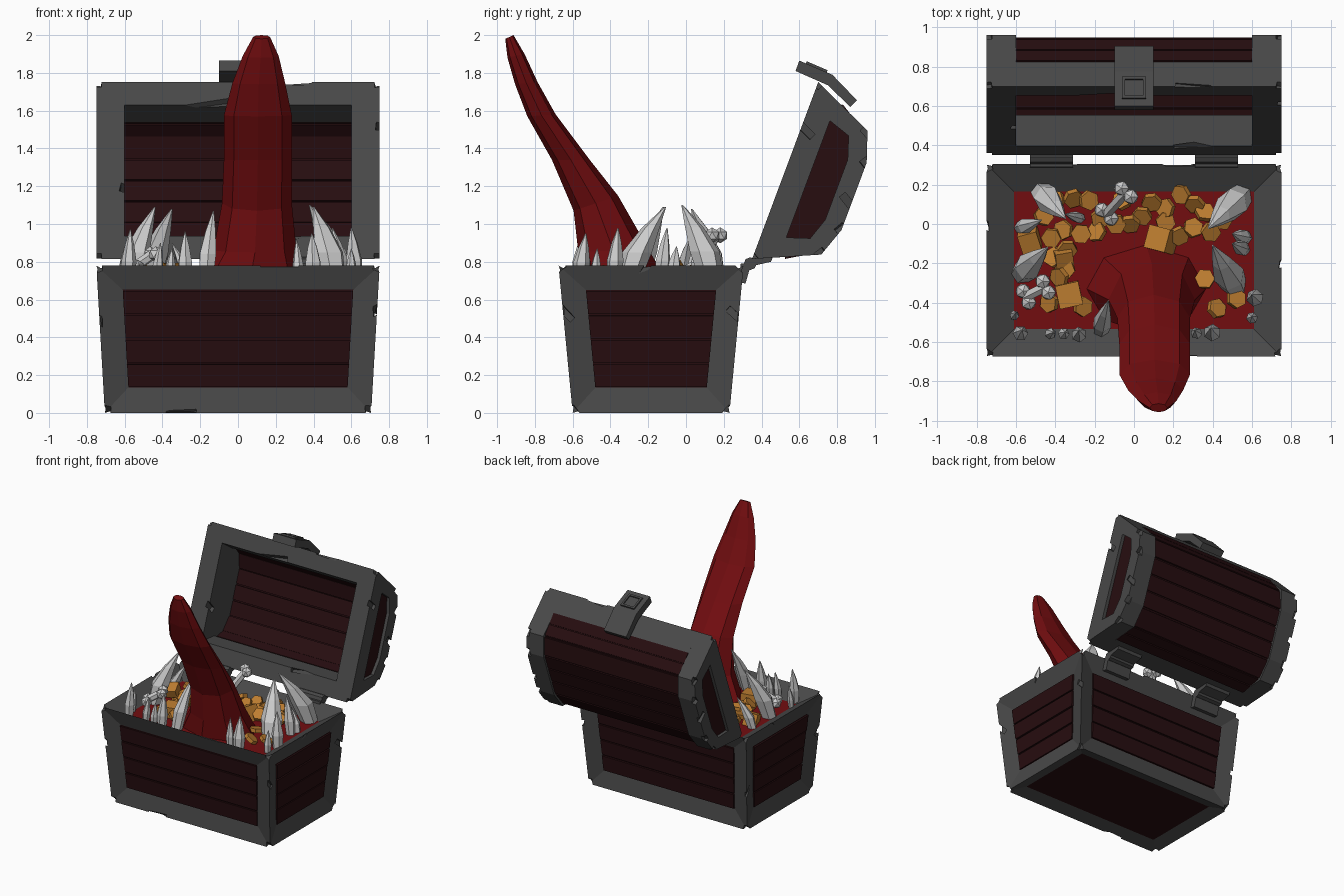
import bpy, bmesh, math, random
from mathutils import Vector, Matrix, Euler

if "Cube" in bpy.data.objects:
    bpy.data.objects.remove(bpy.data.objects["Cube"])

random.seed(4)


def material(name, rgb):
    m = bpy.data.materials.new(name)
    m.diffuse_color = (*rgb, 1)
    m.use_nodes = True
    m.node_tree.nodes["Principled BSDF"].inputs["Base Color"].default_value = m.diffuse_color
    return m


METAL = material("dark_iron", (0.065, 0.065, 0.065))
WOOD = material("dark_wood", (0.02, 0.004, 0.005))
RED = material("flesh_red", (0.17, 0.004, 0.005))
BONE = material("tooth_white", (0.6, 0.6, 0.6))
GOLD = material("gold", (0.52, 0.21, 0.03))


def finish(name, bm, *mats):
    bmesh.ops.recalc_face_normals(bm, faces=bm.faces[:])
    me = bpy.data.meshes.new(name)
    bm.to_mesh(me)
    bm.free()
    for m in mats:
        me.materials.append(m)
    ob = bpy.data.objects.new(name, me)
    bpy.context.collection.objects.link(ob)
    return ob


def loft(bm, rings):
    """Closed skin through rings of equal point count."""
    vs = [[bm.verts.new(p) for p in r] for r in rings]
    n = len(vs[0])
    for a, b in zip(vs, vs[1:]):
        for i in range(n):
            bm.faces.new((a[i], a[(i + 1) % n], b[(i + 1) % n], b[i]))
    return bm.faces.new(vs[0]), bm.faces.new(vs[-1])


def lid_pt(x, t, d):
    """Lid space: t runs up the open lid, d is depth behind its opening."""
    return Vector((x, 0.35 + 0.35 * t + 0.936 * d, 0.815 + 0.936 * t - 0.35 * d))


def yz_pt(x, y, z):
    return Vector((x, y, z))


def prism(name, pts, x0, x1, mat, to=lid_pt):
    bm = bmesh.new()
    loft(bm, [[to(x, *p) for p in pts] for x in (x0, x1)])
    return finish(name, bm, mat)


def add_planks(bm, a, b, c, d, n, out, thick=0.014):
    """Split the quad a-b (low edge), d-c (high edge) into n raised boards."""
    for i in range(n):
        s0, s1 = (i + 0.03) / n, (i + 0.95) / n
        quad = [a.lerp(d, s0), b.lerp(c, s0), b.lerp(c, s1), a.lerp(d, s1)]
        h = out * thick * random.uniform(0.6, 1.1)
        loft(bm, [[p - out * 0.004 for p in quad], [p + h for p in quad]])


def chip(obs, spots):
    """Knock small nicks out of metal edges; spots are (point, size)."""
    bm = bmesh.new()
    for p, s in spots:
        rot = Euler((math.pi / 4 + random.uniform(-.2, .2), random.uniform(-.2, .2),
                     random.uniform(-.2, .2))).to_matrix().to_4x4()
        bmesh.ops.create_cube(bm, size=1, matrix=Matrix.Translation(p) @ rot
                              @ Matrix.Diagonal((*s, 1)))
    cutter = finish("chip_cutter", bm)
    cutter.hide_render = True
    for ob in obs:
        mod = ob.modifiers.new("chips", 'BOOLEAN')
        mod.operation, mod.solver, mod.object = 'DIFFERENCE', 'EXACT', cutter
        dg = bpy.context.evaluated_depsgraph_get()
        me = bpy.data.meshes.new_from_object(ob.evaluated_get(dg))
        ob.modifiers.clear()
        ob.data = me
    bpy.data.objects.remove(cutter)


# Chest body: tapered box with recessed panels and a shallow open top
bm = bmesh.new()
low, high = [[Vector((x, y, z)) for x, y in ((-w, f), (w, f), (w, b), (-w, b))]
             for w, f, b, z in ((.705, -.60, .23, 0), (.75, -.675, .305, .78))]
loft(bm, [low, high])
bmesh.ops.recalc_face_normals(bm, faces=bm.faces[:])
planks = bmesh.new()
for f in bm.faces[:]:
    nz = f.normal.z
    top, bottom = nz > 0.9, nz < -0.9
    width, depth = (.14, -.08) if top else (.1, -.03) if bottom else (.132, -.035)
    bmesh.ops.inset_individual(bm, faces=[f], thickness=width, depth=depth,
                               use_even_offset=True)
    f.material_index = 2 if top else 1
    if not top and not bottom:
        vs = sorted((v.co.copy() for v in f.verts), key=lambda c: c.z)
        a, b = vs[:2]
        d, c = sorted(vs[2:], key=lambda q: (q - a).length)
        add_planks(planks, a, b, c, d, 4, f.normal.copy())
body = finish("chest_body", bm, METAL, WOOD, RED)
finish("body_planks", planks, WOOD)

spots = [(p, (.06, .06, .06)) for p in low + high]
spots += [(Vector(p), s) for p, s in (
    ((.22, -.68, .785), (.2, .03, .03)), ((-.3, -.603, 0), (.16, .03, .03)),
    ((.22, .31, .785), (.2, .04, .04)), ((-.35, .31, .785), (.12, .03, .03)),
    ((.735, -.655, .55), (.035, .035, .16)), ((-.735, -.655, .5), (.03, .03, .14)),
    ((.735, .28, .5), (.035, .035, .16)), ((-.72, .255, .3), (.03, .03, .14)),
    ((.753, -.2, .785), (.03, .18, .03)), ((-.753, 0, .785), (.03, .16, .03)))]
chip([body], spots)

# Lid ends: faceted caps with an inset wooden panel
PROFILE = [(0, 0), (.15, .335), (.31, .39), (.69, .39), (.85, .335), (1, 0)]
PANEL = [(.17, .13), (.21, .25), (.33, .29), (.67, .29), (.79, .25), (.83, .13)]
ends = []
for side, s in (("left", -1), ("right", 1)):
    bm = bmesh.new()
    _, last = loft(bm, [[lid_pt(s * x, *p) for p in pts] for x, pts in
                        ((.6, PROFILE), (.75, PROFILE), (.75, PANEL), (.725, PANEL))])
    last.material_index = 1
    ends.append(finish("lid_end_" + side, bm, METAL, WOOD))

# Lid rims along the hinge edge and the front edge
RIM = [(0, 0), (.08, .18), (.17, .155), (.13, 0)]
rims = [prism("lid_rim_hinge", RIM, -.6, .6, METAL),
        prism("lid_rim_front", [(1 - t, d) for t, d in RIM], -.6, .6, METAL)]
spots = [(lid_pt(s * .75, t, d), (.055, .055, .055))
         for s in (-1, 1) for t, d in PROFILE]
spots += [(lid_pt(x, t, d), s) for x, t, d, s in (
    (-.15, .87, 0, (.26, .035, .035)), (.3, .13, 0, (.2, .03, .03)),
    (-.6, .4, 0, (.05, .04, .16)), (.75, .75, 0, (.04, .04, .16)),
    (.3, 1, 0, (.18, .03, .03)), (-.75, .5, .39, (.05, .04, .14)),
    (.75, .45, .39, (.05, .04, .14)))]
chip(ends + rims, spots)

# Lid barrel: wooden shell with boards on both sides
OUTER = [(.07, .155), (.165, .31), (.31, .365), (.69, .365), (.835, .31), (.93, .155)]
INNER = [(.11, .13), (.2, .27), (.32, .32), (.68, .32), (.8, .27), (.89, .13)]
prism("lid_barrel", OUTER + INNER[::-1], -.6, .6, WOOD)
bm = bmesh.new()
centre = lid_pt(0, .5, .15)
for pts, sign in ((OUTER, 1), (INNER, -1)):
    for (p, q), n in zip(zip(pts, pts[1:]), (2, 1, 3, 1, 2)):
        a, b, c, d = (lid_pt(-.6, *p), lid_pt(.6, *p), lid_pt(.6, *q), lid_pt(-.6, *q))
        out = (b - a).cross(d - a).normalized()
        if out.dot((a + c) / 2 - centre) * sign < 0:
            out.negate()
        add_planks(bm, a, b, c, d, n, out)
finish("lid_planks", bm, WOOD)

# Clasp: bent strap with a square eye near its tip
prism("clasp_strap", [(.58, 1.81), (.60, 1.865), (.775, 1.79), (.905, 1.655),
                      (.87, 1.62), (.75, 1.735)], -.1, .1, METAL, yz_pt)
bm = bmesh.new()
along = Vector((0, .175, -.075)).normalized()
up = Vector((0, .075, .175)).normalized()
mid = Vector((0, .69, 1.8265))


def square(r, h):
    return [mid + Vector((x * r, 0, 0)) + along * (y * r) + up * h
            for x, y in ((-1, -1), (1, -1), (1, 1), (-1, 1))]


loft(bm, [square(.06, -.01), square(.06, .012), square(.045, .012), square(.045, .002)])
finish("clasp_eye", bm, METAL)

# Hinges: a knuckle with one leaf on the body and one on the lid
for side, s in (("left", -1), ("right", 1)):
    x0, x1 = s * .42 - .11, s * .42 + .11
    knuckle = [(.34 + .034 * math.cos(i * math.pi / 4),
                .79 + .034 * math.sin(i * math.pi / 4)) for i in range(8)]
    prism("hinge_knuckle_" + side, knuckle, x0, x1, METAL, yz_pt)
    prism("hinge_body_leaf_" + side, [(.28, .69), (.315, .685), (.345, .79), (.29, .79)],
          x0, x1, METAL, yz_pt)
    prism("hinge_lid_leaf_" + side, [(.34, .775), (.45, .80), (.46, .825), (.34, .82)],
          x0, x1, METAL, yz_pt)

# Tongue: front (y, z), back (y, z), centre x, half width
TONGUE = [(-.55, .68, -.10, .69, .06, .31), (-.57, .85, -.20, .87, .09, .22),
          (-.595, 1.07, -.36, 1.15, .10, .185), (-.71, 1.34, -.51, 1.34, .105, .18),
          (-.84, 1.57, -.69, 1.58, .105, .18), (-.905, 1.74, -.785, 1.75, .11, .14),
          (-.945, 1.88, -.855, 1.9, .12, .095), (-.957, 1.98, -.913, 2.0, .125, .045)]
bm = bmesh.new()
rings = []
for fy, fz, by, bz, xc, hw in TONGUE:
    m, h = Vector((xc, (fy + by) / 2, (fz + bz) / 2)), Vector((0, by - fy, bz - fz)) / 2
    angs = [i * math.pi / 4 for i in range(8)]
    rings.append([m + Vector((hw * math.cos(a), 0, 0)) + h * math.sin(a) for a in angs])
loft(bm, rings)
finish("tongue", bm, RED)

# Teeth: curved six-sided spikes, base x, y, tip x, y, z, radius
TEETH = [(-.57, -.25, -.44, -.12, 1.09, .07), (-.47, .16, -.35, .03, 1.08, .07),
         (.54, .14, .38, -.02, 1.1, .08), (.51, -.31, .40, -.11, 1.09, .08),
         (-.17, -.54, -.13, -.39, 1.07, .05), (-.58, -.56, -.57, -.54, .97, .04),
         (-.61, -.47, -.60, -.45, .88, .025), (-.43, -.56, -.41, -.55, .9, .03),
         (-.36, -.56, -.35, -.55, .87, .03), (-.28, -.57, -.28, -.54, .96, .04),
         (.32, -.56, .31, -.54, .92, .03), (.40, -.56, .39, -.53, .95, .045),
         (.62, -.38, .60, -.36, .98, .045), (.60, -.48, .60, -.47, .87, .03),
         (.56, -.13, .50, -.10, .98, .04), (.57, -.07, .50, -.05, .88, .04),
         (-.58, -.02, -.47, .02, .93, .04), (-.27, .03, -.35, .05, .9, .03)]
bm = bmesh.new()
for bx, by, tx, ty, tz, r in TEETH:
    rings = []
    for s, k in ((0, .8), (.4, 1), (.72, .6), (1, .06)):
        c = Vector((bx + (tx - bx) * s ** 1.5, by + (ty - by) * s ** 1.5,
                    .69 + (tz - .69) * s))
        rings.append([c + Vector((math.cos(a), math.sin(a), 0)) * r * k
                      for a in (i * math.pi / 3 + bx * 9 for i in range(6))])
    loft(bm, rings)
finish("teeth", bm, BONE)

# Bones: shaft with two knobs on each end
bm = bmesh.new()
for p, q in (((-.14, .05, .76), (-.04, .16, .94)), ((-.55, -.37, .77), (-.45, -.32, .84))):
    p, q = Vector(p), Vector(q)
    ax = (q - p).normalized()
    bmesh.ops.create_cone(bm, cap_ends=True, segments=6, radius1=.028, radius2=.028,
                          depth=(q - p).length, matrix=Matrix.Translation((p + q) / 2)
                          @ ax.to_track_quat('Z', 'Y').to_matrix().to_4x4())
    side = ax.cross(Vector((0, 0, 1))).normalized() * .032
    for e in (p - side, p + side, q - side, q + side):
        bmesh.ops.create_icosphere(bm, subdivisions=1, radius=.042,
                                   matrix=Matrix.Translation(e))
finish("bones", bm, BONE)

# Treasure: tilted hexagonal coins and a few nuggets
COINS = [(-.40, .12), (-.31, .13), (-.23, .12), (-.17, .03), (-.09, .0), (-.02, .0),
         (.04, .04), (.09, .11), (.16, .08), (.16, .01), (.24, .15), (.31, .10),
         (.36, .06), (.39, -.04), (.30, -.02), (.23, -.06), (-.19, -.04), (-.27, -.05),
         (-.36, -.03), (-.42, -.07), (-.34, -.13), (-.35, -.23), (-.41, -.17),
         (-.38, -.27), (-.26, -.42), (-.46, .04), (.42, -.43), (.52, -.38), (.45, .02),
         (-.06, .12), (.36, -.28), (-.43, -.40)]
bm = bmesh.new()
for x, y in COINS:
    rot = Euler([random.uniform(-.6, .6) for _ in range(3)]).to_matrix().to_4x4()
    bmesh.ops.create_cone(bm, cap_ends=True, segments=6, radius1=.052, radius2=.052,
                          depth=.03, matrix=Matrix.Translation((x, y, .74)) @ rot)
for x, y, s in ((-.33, -.36, .12), (.14, -.08, .12), (-.53, -.08, .1), (-.36, -.17, .09)):
    rot = Euler([random.uniform(-.5, .5) for _ in range(3)]).to_matrix().to_4x4()
    bmesh.ops.create_cube(bm, size=s, matrix=Matrix.Translation((x, y, .73)) @ rot)
finish("treasure", bm, GOLD)
